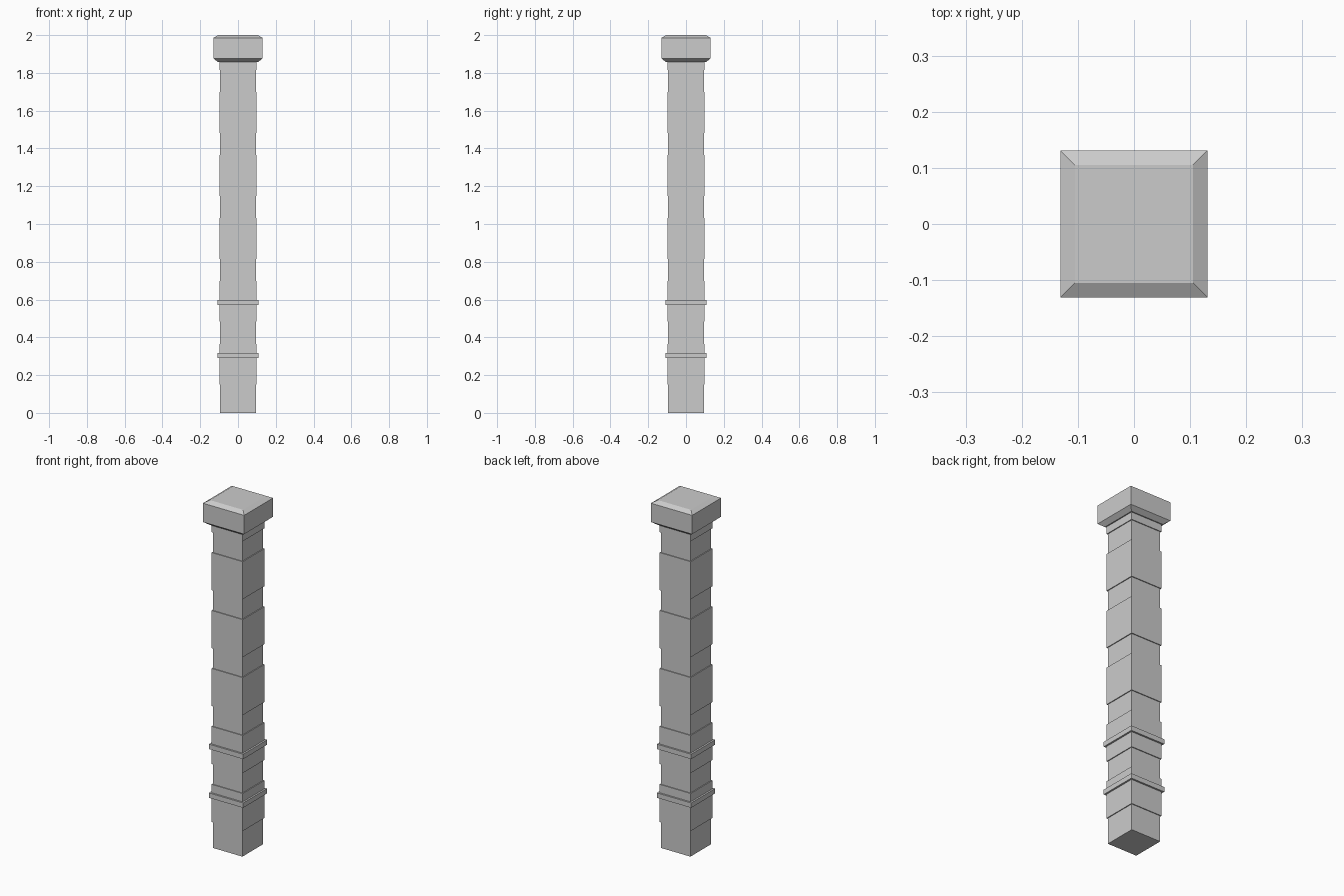
import bpy, bmesh

if "Cube" in bpy.data.objects:
    bpy.data.objects.remove(bpy.data.objects["Cube"])


def square_column(name, profile):
    """Square-section solid from (half_width, z) pairs, bottom to top."""
    bm = bmesh.new()
    rings = [[bm.verts.new((sx * h, sy * h, z))
              for sx, sy in ((-1, -1), (1, -1), (1, 1), (-1, 1))]
             for h, z in profile]
    for a, b in zip(rings, rings[1:]):
        for i in range(4):
            j = (i + 1) % 4
            bm.faces.new((a[i], a[j], b[j], b[i]))
    bm.faces.new(rings[0][::-1])
    bm.faces.new(rings[-1])
    me = bpy.data.meshes.new(name)
    bm.to_mesh(me)
    bm.free()
    ob = bpy.data.objects.new(name, me)
    bpy.context.collection.objects.link(ob)
    return ob


# Shaft: alternating narrow and slightly wider courses
NARROW, WIDE, PITCH = 0.094, 0.099, 0.333
profile = [(NARROW, 0)]
for i in range(5):
    lo, hi = 0.15 + i * PITCH, 0.366 + i * PITCH
    profile += [(NARROW, lo), (WIDE, lo), (WIDE, hi), (NARROW, hi)]
profile += [(NARROW, 1.815), (WIDE, 1.815), (WIDE, 1.858)]
square_column("shaft", profile)

# Two raised bands on the lower shaft
for name, z in (("lower_band", 0.29), ("upper_band", 0.57)):
    square_column(name, [(0.109, z), (0.109, z + 0.028)])

# Cap with chamfered top and bottom
square_column("cap", [(0.105, 1.857), (0.131, 1.877), (0.131, 1.985), (0.105, 2.0)])
